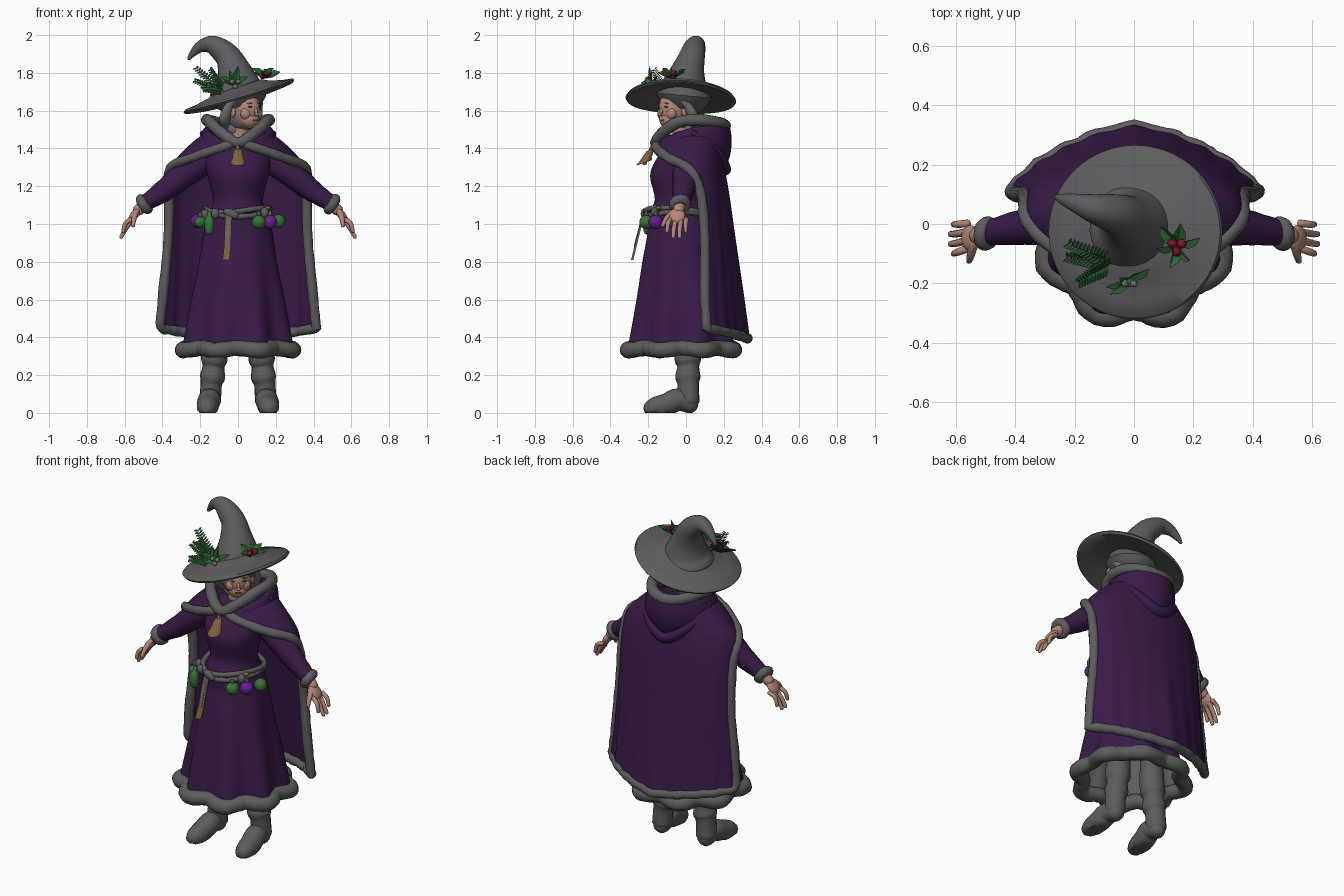
import bpy, bmesh, math, random
from mathutils import Vector, Matrix, Euler

if "Cube" in bpy.data.objects:
    bpy.data.objects.remove(bpy.data.objects["Cube"])

random.seed(4)
PI = math.pi


def material(name, rgb):
    m = bpy.data.materials.new(name)
    m.diffuse_color = (*rgb, 1)
    m.use_nodes = True
    m.node_tree.nodes["Principled BSDF"].inputs["Base Color"].default_value = m.diffuse_color
    return m


GREY = material("grey fur and felt", (.112, .106, .112))
PURPLE = material("purple cloth", (.042, .011, .064))
SKIN = material("skin", (.46, .245, .19))
HAIR = material("silver hair", (.165, .165, .175))
GREEN = material("glass green", (.04, .17, .04))
LEAF = material("leaf green", (.033, .15, .042))
VIOLET = material("glass violet", (.13, .013, .28))
GOLD = material("old gold", (.21, .125, .045))
RED = material("berry red", (.22, .006, .025))
DARK = material("rosy brown", (.16, .06, .05))


def mesh(name, verts, faces, mat):
    me = bpy.data.meshes.new(name)
    me.from_pydata([tuple(v) for v in verts], [], faces)
    bm = bmesh.new()
    bm.from_mesh(me)
    bmesh.ops.recalc_face_normals(bm, faces=bm.faces[:])
    bm.to_mesh(me)
    bm.free()
    me.materials.append(mat)
    ob = bpy.data.objects.new(name, me)
    bpy.context.collection.objects.link(ob)
    return ob


def loft(name, rows, mat, ring=True, loop=False, caps=False):
    n, k = len(rows[0]), len(rows)
    verts = [v for r in rows for v in r]
    faces = [(i * n + j, i * n + (j + 1) % n, (i + 1) % k * n + (j + 1) % n, (i + 1) % k * n + j)
             for i in range(k if loop else k - 1) for j in range(n if ring else n - 1)]
    if caps:
        faces += [tuple(range(n)), tuple(range((k - 1) * n, k * n))]
    return mesh(name, verts, faces, mat)


def spline(pts, n=5, loop=False):
    p = [Vector(q) for q in pts]
    k, out = len(p), []
    for i in range(k if loop else k - 1):
        g = (lambda j: p[j % k]) if loop else (lambda j: p[min(max(j, 0), k - 1)])
        a, b, c, d = g(i - 1), g(i), g(i + 1), g(i + 2)
        for s in range(n):
            t = s / n
            out.append(.5 * (2 * b + (c - a) * t + (2 * a - 5 * b + 4 * c - d) * t * t
                             + (3 * b - a - 3 * c + d) * t ** 3))
    return out if loop else out + [p[-1]]


def tube(name, pts, mat, sides=14, n=5, loop=False, fuzz=0, floor=False):
    """Sweep a circle along (x, y, z, radius) points, with rounded ends."""
    q = spline(pts, n, loop)
    k, rows, nrm = len(q), [], Vector((.31, .87, .39))
    for i, v in enumerate(q):
        a, b = (q[i - 1], q[(i + 1) % k]) if loop else (q[max(i - 1, 0)], q[min(i + 1, k - 1)])
        t = (b - a).to_3d().normalized()
        nrm = (nrm - t * nrm.dot(t)).normalized()
        bi, c, r = t.cross(nrm), v.to_3d(), v.w * (1 + random.uniform(-fuzz, fuzz))
        steps = [(0, 1)]
        if not loop and i == 0:
            steps = [(-.7, .3), (-.45, .75), (0, 1)]
        elif not loop and i == k - 1:
            steps = [(0, 1), (.45, .75), (.7, .3)]
        for off, s in steps:
            ring = [c + t * off * r + (nrm * math.cos(2 * PI * j / sides) + bi * math.sin(2 * PI * j / sides)) * r * s
                    for j in range(sides)]
            if floor:
                ring = [Vector((p.x, p.y, max(p.z, 0))) for p in ring]
            rows.append(ring)
    return loft(name, rows, mat, loop=loop, caps=not loop)


def ball(name, loc, size, mat, rot=(0, 0, 0), frame=Matrix()):
    bm = bmesh.new()
    m = frame @ Matrix.LocRotScale(Vector(loc), Euler(rot), Vector(size))
    bmesh.ops.create_uvsphere(bm, u_segments=20, v_segments=14, radius=1, matrix=m)
    me = bpy.data.meshes.new(name)
    bm.to_mesh(me)
    bm.free()
    me.materials.append(mat)
    bpy.context.collection.objects.link(bpy.data.objects.new(name, me))


def leaves(name, specs, mat):
    """Pointed folded leaves from (base, direction, length, width)."""
    verts, faces = [], []
    for base, d, ln, w in specs:
        b, d = Vector(base), Vector(d).normalized()
        s = d.cross(Vector((.1, -.75, .65))).normalized()
        up, o = s.cross(d) * w * .3, len(verts)
        verts += [b, b + d * ln * .35 + s * w / 2 + up, b + d * ln * .7 + s * w * .4 + up, b + d * ln,
                  b + d * ln * .7 - s * w * .4 + up, b + d * ln * .35 - s * w / 2 + up]
        faces += [(o, o + 1, o + 2, o + 3), (o, o + 3, o + 4, o + 5)]
    mesh(name, verts, faces, mat)


# Dress: bodice and rippled skirt, with a lining
def dress_ring(z, rx, ry, cy, shrink=0):
    amp, ring = .075 * max(0, (1.0 - z) / .65), []
    for j in range(96):
        a = 2 * PI * j / 96
        w = 1 - amp * math.cos(8 * a) - shrink
        ring.append(Vector((rx * w * math.cos(a), cy + ry * w * math.sin(a), z)))
    return ring


body = spline([(1.47, .06, .06, 0), (1.42, .16, .10, 0), (1.33, .175, .14, -.025), (1.25, .16, .15, -.04),
               (1.13, .132, .128, -.037), (1.05, .155, .16, -.04), (.95, .185, .175, -.03),
               (.8, .21, .205, -.03), (.6, .25, .24, -.025), (.35, .292, .28, -.025)], 4)
loft("dress", [dress_ring(*v) for v in body], PURPLE)
loft("skirt_lining", [dress_ring(*v, .03) for v in body[24:]], GREY)
tube("skirt_fur_hem", [(*(p + Vector((0, 0, -.012 + .006 * math.cos(8 * i * 2 * PI / 48)))), .042)
                       for i, p in enumerate(dress_ring(.35, .292, .28, -.025)[::2])],
     GREY, n=2, loop=True, fuzz=.06)


# Draped cloth: rows of (rx, centre y, ry, start angle, edge z, back z, side bump)
def drape(rows, n=48):
    out = []
    for rx, cy, ry, a0, ze, zb, bump in rows:
        line = []
        low = min(1, max(0, (1.3 - ze) / .8))
        for j in range(n + 1):
            t = 2 * j / n - 1
            s = 1 - abs(t)
            a = math.radians(a0 + (90 - a0) * s)
            w = 1 + low * (.014 * math.cos(9 * PI * t) - .13 * math.sin(2 * a))
            line.append(Vector((math.copysign(rx * math.cos(a) * w, t), cy + ry * math.sin(a) * w,
                                ze + (zb - ze) * s + bump * math.sin(PI * s))))
        out.append(line)
    return out


def thicken(ob, t):
    ob.modifiers.new("thickness", 'SOLIDIFY').thickness = t


cape = drape(spline([(.13, 0, .16, -75, 1.425, 1.53, .02), (.21, .0, .19, -50, 1.39, 1.45, .045),
                     (.30, .01, .19, -30, 1.345, 1.36, .035), (.36, .03, .18, -6, 1.295, 1.27, .02),
                     (.365, .075, .155, 0, 1.18, 1.15, 0), (.372, .1, .165, 0, .92, .90, 0),
                     (.40, .1, .205, 0, .64, .62, 0), (.42, .11, .225, 0, .45, .395, 0)], 5))
thicken(loft("cape", cape, PURPLE, ring=False), .01)
hem = [Vector((p.x * .98, p.y - .012, p.z)) for p in cape[-1][2:-1:2]]
border = [r[0] for r in cape[::2]] + hem + [r[-1] for r in cape[::-2]]
tube("cape_fur_trim", [(*p, .026) for p in border], GREY, sides=12, n=2, fuzz=.08)

# Hood resting on the back, with fur collar
hood = drape(spline([(.09, 0, .08, -60, 1.43, 1.44, 0), (.165, .03, .18, -68, 1.44, 1.53, .03),
                     (.195, .035, .205, -50, 1.43, 1.47, .03), (.205, .03, .205, -20, 1.43, 1.37, .0),
                     (.19, .03, .175, 5, 1.44, 1.29, 0)], 4), 36)
loft("hood", hood, PURPLE, ring=False)
tube("hood_fold", [(-.185, .04, 1.48, .018), (-.14, .165, 1.38, .026), (0, .205, 1.29, .034),
                   (.14, .165, 1.38, .026), (.185, .04, 1.48, .018)], PURPLE)
side = [(.085, -.125, 1.48), (.15, -.04, 1.54), (.16, .07, 1.55), (.1, .175, 1.535)]
tube("fur_collar", [(0, -.16, 1.43, .03)] + [(*p, .031) for p in side] + [(0, .205, 1.52, .031)]
     + [(-x, y, z, .031) for x, y, z in side[::-1]], GREY, loop=True, fuzz=.07)

# Head turned to one side
H = Matrix.Translation((.035, -.055, 1.605)) @ Matrix.Rotation(math.radians(38), 4, 'Z')
ball("head", (0, 0, .005), (.076, .098, .11), SKIN, frame=H)
ball("jaw", (0, -.043, -.05), (.055, .052, .05), SKIN, frame=H)
ball("nose", (0, -.098, -.01), (.009, .012, .022), SKIN, (-.35, 0, 0), H)
ball("nose_tip", (0, -.106, -.024), (.013, .01, .009), SKIN, frame=H)
ball("lips", (0, -.09, -.055), (.019, .007, .006), DARK, frame=H)
for s in (-1, 1):
    ball("cheek", (s * .036, -.058, -.02), (.032, .028, .035), SKIN, frame=H)
    ball("eye", (s * .031, -.088, .015), (.012, .005, .005), DARK, (0, 0, s * .3), H)
    ball("eyebrow", (s * .033, -.086, .034), (.018, .004, .003), HAIR, (0, s * .15, s * .35), H)
    ball("ear", (s * .08, .0, -.01), (.012, .02, .03), SKIN, frame=H)
    p = [H @ Vector(v) for v in ((s * .07, -.045, .07), (s * .095, .0, .03), (s * .1, .04, -.04), (s * .06, .08, -.09))]
    tube("hair_lock", [(*v, r) for v, r in zip(p, (.015, .022, .03, .025))], HAIR)
tube("neck", [(.0, -.01, 1.42, .055), (.02, -.03, 1.56, .05)], SKIN)
ball("hair", (0, .035, .005), (.093, .093, .12), HAIR, frame=H)
ball("hair_nape", (0, .055, -.09), (.075, .05, .06), HAIR, frame=H)
for i in range(5):
    ball("hair_braid", (-.05 + .026 * i, .11 - .004 * (i - 2) ** 2, -.07), (.02, .025, .036), HAIR, (0, .4, 0), H)


# Hat: tilted drooping brim and curled cone
def brim_ring(r, dz):
    ring = []
    for j in range(56):
        a = 2 * PI * j / 56
        x, y = r * math.cos(a), r * math.sin(a)
        ring.append(Vector((x + .005, y - .027, 1.672 + .29 * x - .035 * y + dz + r * .03 * math.cos(2 * a))))
    return ring


loft("hat_brim", [brim_ring(r, z) for r, z in ((.03, .06), (.12, .056), (.16, .036), (.23, .016), (.285, .007), (.293, -.004),
                                              (.285, -.015), (.22, -.006), (.14, .008), (.11, .02), (.03, .025))],
     GREY, caps=True)
tube("hat_cone", [(.0, -.012, 1.68, .15), (-.002, -.006, 1.735, .122), (-.02, .01, 1.81, .09), (-.05, .03, 1.88, .07),
                  (-.095, .042, 1.925, .06), (-.145, .055, 1.95, .047), (-.2, .072, 1.938, .031), (-.24, .084, 1.902, .018),
                  (-.26, .09, 1.874, .009)], GREY, sides=28)

# Hat greenery
fern, root = [], Vector((-.075, -.13, 1.70))
for tip in ((-.23, -.06, 1.83), (-.235, -.11, 1.76), (-.19, -.2, 1.71), (-.15, -.17, 1.82)):
    d = Vector(tip) - root
    cross = d.cross(Vector((.1, -.6, .8))).normalized()
    fern.append((root, d, d.length, .01))
    for i in range(2, 13):
        for s in (-1, 1):
            fern.append((root + d * i / 13, cross * s + d.normalized() * .5, .05 - .002 * i, .013))
leaves("fern_sprig", fern, LEAF)
leaves("sprig_leaves", [((-.015, -.18, 1.73), d, ln, .04) for d, ln in (
    ((-1, -.4, .6), .1), ((.15, -.1, 1), .11), ((.9, .4, .7), .09), ((-.7, -.6, .2), .09), ((-.4, 0, 1), .09))], LEAF)
leaves("holly_leaves", [((.145, -.07, 1.77), (math.cos(a), math.sin(a), .35 + .45 * math.sin(1.5 * a) ** 2), .09, .045)
                        for a in (.3, 1.4, 2.3, 3.3, 4.4, 5.4)], LEAF)
for i in range(3):
    a = 2.1 * i + .5
    c, s = math.cos(a), math.sin(a)
    ball("holly_berry", (.145 + .018 * c, -.075 + .018 * s, 1.79 + .008 * c), (.0165,) * 3, RED)
    ball("pale_berry", (-.015 + .018 * c, -.2, 1.745 + .018 * s), (.013,) * 3, HAIR)

# Arms, fur cuffs and hands
for s in (-1, 1):
    tube("sleeve", [(s * .15, .02, 1.36, .075), (s * .27, .0, 1.275, .072), (s * .38, -.012, 1.185, .06),
                    (s * .49, -.03, 1.11, .043)], PURPLE, fuzz=.02)
    u, v, c = Vector((.57 * s, -.25, .78)).normalized(), Vector((0, 1, .3)).normalized(), Vector((s * .497, -.032, 1.105))
    tube("fur_cuff", [(*(c + (u * math.cos(a) + v * math.sin(a)) * .033), .026)
                      for a in [2 * PI * i / 10 for i in range(10)]], GREY, n=2, loop=True, fuzz=.06)
    tube("wrist", [(s * .49, -.03, 1.11, .03), (s * .53, -.04, 1.07, .03)], SKIN)
    ball("palm", (s * .55, -.048, 1.045), (.021, .044, .047), SKIN, (0, -s * .62, 0))
    for i in range(4):
        y = -.085 + .028 * i
        end = .975 - .03 * (i in (1, 2))
        tube("finger", [(s * .56, y + .003, 1.025, .0135), (s * .595, y * 1.12, end + .03, .0125),
                        (s * (.608 + .011 * (i in (1, 2))), y * 1.18, end - .015, .01)], SKIN, sides=8, n=3)
    tube("thumb", [(s * .54, -.07, 1.06, .015), (s * .55, -.103, 1.03, .014), (s * .556, -.125, .99, .01)], SKIN, sides=8, n=3)

    # Boots with slouched shafts and flat soles
    tube("boot_shaft", [(s * .115, .01, .5, .062), (s * .12, .01, .36, .068), (s * .126, .01, .28, .07),
                        (s * .13, .012, .245, .058), (s * .135, .01, .19, .067), (s * .142, .012, .15, .057),
                        (s * .147, .014, .06, .058)], GREY, n=4)
    tube("boot_foot", [(s * .147, .03, .04, .046), (s * .15, -.04, .07, .06), (s * .158, -.1, .045, .06),
                       (s * .163, -.16, .03, .055), (s * .166, -.19, .022, .046)], GREY, n=4, floor=True)
    ball("bauble", (s * .215, -.09, 1.015), (.036,) * 3, GREEN if s > 0 else VIOLET)

# Belt, buckle, pouches and hanging strap
for k, dz in enumerate((0, .022)):
    tube("belt", [(.166 * math.cos(a), -.04 + .174 * math.sin(a), 1.052 + dz + .012 * math.cos(2 * a + k), .015)
                  for a in [2 * PI * i / 20 for i in range(20)]], GREY, n=3, loop=True, sides=8, fuzz=.1)
ball("belt_knot", (-.035, -.22, 1.055), (.045, .02, .024), GREY, (0, .4, 0))
for x, y, z in ((-.12, -.185, 1.055), (.14, -.165, 1.06), (-.175, -.12, 1.05)):
    ball("belt_pouch", (x, y, z), (.022, .02, .028), GREY)
ball("belt_charm", (.155, -.145, 1.085), (.018, .014, .01), GOLD)
for name, top, low, m in (("strap", (-.05, -.226, 1.05), (-.056, -.268, .88), GREY),
                          ("strap_tip", (-.056, -.268, .88), (-.064, -.285, .81), GOLD)):
    loft(name, [[Vector(p) + Vector((x, y, 0)) for x, y in ((-.018, -.006), (.018, -.006), (.018, .006), (-.018, .006))]
                for p in (top, low)], m, caps=True)
loft("strap_inlay", [[Vector(p) + Vector((x, y, 0)) for x, y in ((-.006, -.009), (.006, -.009), (.006, 0), (-.006, 0))]
                     for p in ((-.051, -.232, 1.02), (-.056, -.268, .88))], GOLD, caps=True)
for x, y, z, r, m in ((.11, -.21, 1.01, .037, GREEN), (.17, -.16, 1.01, .038, VIOLET), (-.2, -.13, 1.01, .03, GREEN)):
    ball("bauble", (x, y, z), (r, r, r), m)
    tube("bauble_cap", [(x, y, z + r, .012), (x, y - .002, z + r + .015, .009)], GREY, sides=8, n=1)
tube("green_bottle", [(-.152, -.2, .96, .024), (-.152, -.2, 1.02, .026), (-.152, -.195, 1.04, .013), (-.152, -.19, 1.06, .012)],
     GREEN, n=2)

# Bell clasp, tipped forward
loft("bell", [[Vector((r * math.cos(2 * PI * j / 20), -.19 - (1.39 - z) * .5 + r * math.sin(2 * PI * j / 20),
                       z - .35 * r * math.sin(2 * PI * j / 20) * -1)) for j in range(20)]
              for r, z in ((.008, 1.398), (.02, 1.392), (.027, 1.37), (.031, 1.345), (.04, 1.328), (.039, 1.323), (.02, 1.335))],
     GOLD, caps=True)
ball("bell_clapper", (0, -.22, 1.325), (.013,) * 3, GOLD)
tube("bell_loop", [(0, -.175, 1.415, .01), (0, -.187, 1.395, .01)], GOLD, sides=8, n=1)

# Smooth shading with crisp edges
for ob in bpy.context.scene.objects:
    ob.select_set(True)
    bpy.context.view_layer.objects.active = ob
bpy.ops.object.shade_smooth_by_angle(angle=math.radians(50))
